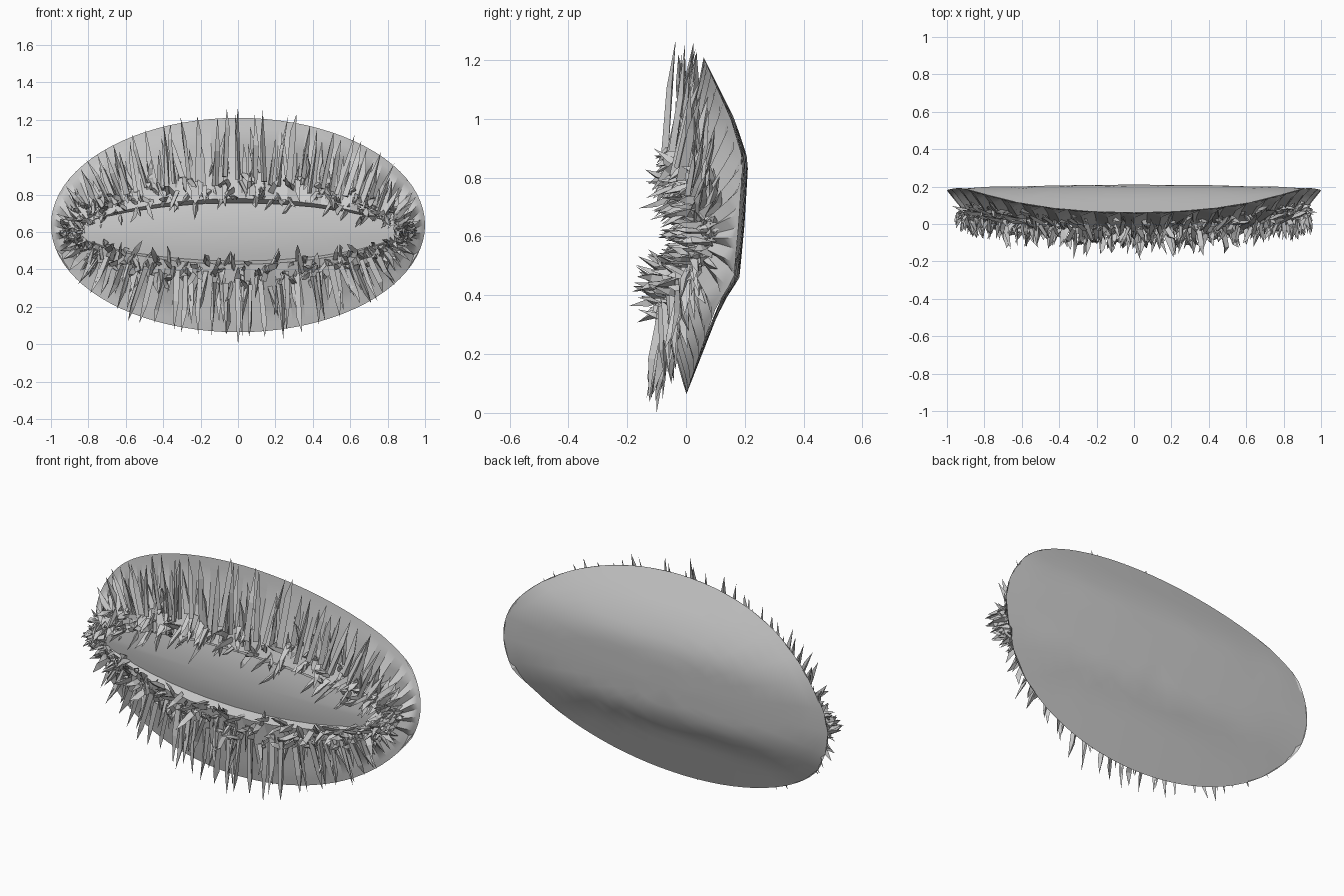
import bpy, bmesh, math, random
from mathutils import Vector

if "Cube" in bpy.data.objects:
    bpy.data.objects.remove(bpy.data.objects["Cube"])

random.seed(7)
R = random.uniform
grey = bpy.data.materials.new("light grey")
grey.diffuse_color = (0.6, 0.6, 0.6, 1)
grey.use_nodes = True
grey.node_tree.nodes["Principled BSDF"].inputs["Base Color"].default_value = grey.diffuse_color

N = 28                      # segments around the oval
CZ = 0.637                  # centre height of the shell
BACK = [(0.06, 0.0), (0.2, 0.055), (0.36, 0.118), (0.46, 0.182), (0.65, 0.2),
        (0.86, 0.212), (1.0, 0.165), (1.21, 0.06)]


def back_y(x, z):
    """Depth of the bent back shell at a given height."""
    z = min(max(z, 0.06), 1.21)
    for (z0, y0), (z1, y1) in zip(BACK, BACK[1:]):
        if z <= z1:
            return y0 + (y1 - y0) * (z - z0) / (z1 - z0) - 0.02 * x * x


def oval(a, k=1.0):
    x, z = k * math.cos(a), CZ + 0.573 * k * math.sin(a)
    return Vector((x, back_y(x, z), z))


def almond(a, k=1.0):
    """Pointed opening in the middle."""
    s = math.sin(a)
    x = 0.9 * k * math.cos(a)
    return Vector((x, 0.0 + 0.05 * x * x, 0.6 + 0.15 * k * s * abs(s) ** 0.5))


def finish(name, bm, angle=None):
    me = bpy.data.meshes.new(name)
    bm.to_mesh(me)
    bm.free()
    me.materials.append(grey)
    ob = bpy.data.objects.new(name, me)
    bpy.context.collection.objects.link(ob)
    if angle:
        bpy.ops.object.select_all(action='DESELECT')
        ob.select_set(True)
        bpy.context.view_layer.objects.active = ob
        bpy.ops.object.shade_smooth_by_angle(angle=math.radians(angle))
    return ob


def loft(name, rings, centre=None, angle=30, flip=False):
    """Skin a list of closed rings, optionally capped by a centre point."""
    bm = bmesh.new()
    vs = [[bm.verts.new(p) for p in ring] for ring in rings]
    n = len(rings[0])
    for r0, r1 in zip(vs, vs[1:]):
        for i in range(n):
            j = (i + 1) % n
            bm.faces.new((r0[i], r0[j], r1[j], r1[i]))
    if centre is not None:
        c = bm.verts.new(centre)
        for i in range(n):
            bm.faces.new((vs[-1][i], vs[-1][(i + 1) % n], c))
    if flip:
        bmesh.ops.reverse_faces(bm, faces=bm.faces[:])
    return finish(name, bm, angle)


angles = [2 * math.pi * i / N for i in range(N)]

# Bent oval back shell
loft("back_shell", [[oval(a, k) for a in angles]
                    for k in (1, 0.93, 0.85, 0.76, 0.66, 0.56, 0.46, 0.34, 0.2)],
     oval(0, 0), 40, flip=True)


# Pleated lid running from the rim inward to the lips
def lid_point(a, t, rib):
    p = oval(a).lerp(almond(a, 0.97), t)
    lip = -0.055 + 0.1 * p.x ** 2 + 0.09 * (p.z - 0.6)
    y = oval(a).y * (1 - t) + lip * t + 0.01 * math.sin(math.pi * t)
    if t == 1:
        y = almond(a).y + 0.03
    p.y = min(y + 0.017 * rib * math.sin(math.pi * t), back_y(p.x, p.z) - 0.003 * (t > 0))
    return p


fine = [2 * math.pi * i / (3 * N) for i in range(3 * N)]
loft("pleated_lid", [[lid_point(a, t, (-1) ** i) for i, a in enumerate(fine)]
                     for t in (0, 0.1, 0.3, 0.6, 0.8, 0.93, 1)], angle=20)

# Smooth, nearly flat almond in the opening
dome = []
for k in (1.04, 0.85, 0.65, 0.45, 0.22):
    ring = [almond(a, k) for a in angles]
    for p in ring:
        p.y = 0.035 * (p.x / 0.9) ** 2 + 0.015 * k * k - 0.02
    dome.append(ring)
loft("centre_dome", dome, Vector((0, -0.02, 0.6)), 40)


def spike(bm, a, b, w):
    """Kinked three-sided blade from a to b."""
    d = (b - a).normalized()
    u = d.cross(Vector((R(-.3, .3), 1, R(-.3, .3)))).normalized()
    v = d.cross(u)
    mid = a.lerp(b, R(0.45, 0.75)) + u * R(-.5, .5) * w + v * R(-.5, .5) * w
    turn = R(0, 6.28)
    rings = []
    for c, s, tw in ((a, w * 0.9, 0), (mid, w * 0.8, R(-.8, .8))):
        rings.append([bm.verts.new(c + s * (u * math.cos(turn + tw + q) + v * 0.9 * math.sin(turn + tw + q)))
                      for q in (0, 2.1, 4.2)])
    tip = bm.verts.new(b)
    for i in range(3):
        j = (i + 1) % 3
        bm.faces.new((rings[0][i], rings[0][j], rings[1][j], rings[1][i]))
        bm.faces.new((rings[1][i], rings[1][j], tip))
    bm.faces.new(rings[0][::-1])


def lean(p):
    """Shared depth offset: ends sweep back, bottom leans forward."""
    return 0.13 * p.x ** 2 + 0.09 * (p.z - 0.6)


def outer_point(a, k):
    return Vector((0.97 * k * math.cos(a), 0, 0.632 + 0.625 * k * math.sin(a)))


def fan(count, jitter):
    """Jittered angles all round, slightly denser toward both pointed ends."""
    for i in range(count):
        a = 2 * math.pi * (i + R(-jitter, jitter)) / count
        yield a - 0.12 * math.sin(2 * a)


# Long outer bristles fanning over the lid
bm = bmesh.new()
for a in fan(96, 0.25):
    base = almond(a, 0.88).lerp(outer_point(a, 1), R(0.2, 0.34))
    tip = outer_point(a + R(-.03, .03), R(0.93, 1.015))
    base.y = -0.06 + lean(base) + R(-.02, .02)
    tip.y = -0.06 + lean(tip) + R(-.035, .035)
    tip.z = min(max(tip.z, 0), 1.27)
    spike(bm, base, tip, R(0.015, 0.024))
for z, tz, ty in ((0.35, 0, -0.1), (0.88, 1.27, -0.035)):
    spike(bm, Vector((0, -0.07, z)), Vector((0, ty, tz)), 0.018)
finish("outer_bristles", bm)

# Medium bristles between the long ones
bm = bmesh.new()
for a in fan(150, 0.4):
    base = almond(a, 0.95).lerp(outer_point(a, 1), R(0.1, 0.35))
    tip = almond(a, 0.95).lerp(outer_point(a + R(-.08, .08), 1), R(0.45, 0.85))
    base.y = -0.02 + lean(base) + R(-.03, .02)
    tip.y = -0.045 + lean(tip) + R(-.05, .06)
    spike(bm, base, tip, R(0.013, 0.023))
finish("middle_bristles", bm)

# Short tangled bristles along the lips, drooping over the opening
bm = bmesh.new()
for a in fan(430, 0.5):
    k = R(0.02, 0.34)
    base = almond(a, 1.0).lerp(outer_point(a, 1), k)
    tip = almond(a, 1.0).lerp(outer_point(a, 1), max(k + R(-.26, .12), -0.11))
    tip += Vector((R(-.05, .05), 0, R(-.025, .025)))
    base.y = -0.025 + lean(base) + R(-.04, .03)
    tip.y = -0.14 + 0.15 * k + lean(tip) + R(-.055, .055)
    spike(bm, base, tip, R(0.012, 0.023))
finish("lip_bristles", bm)
